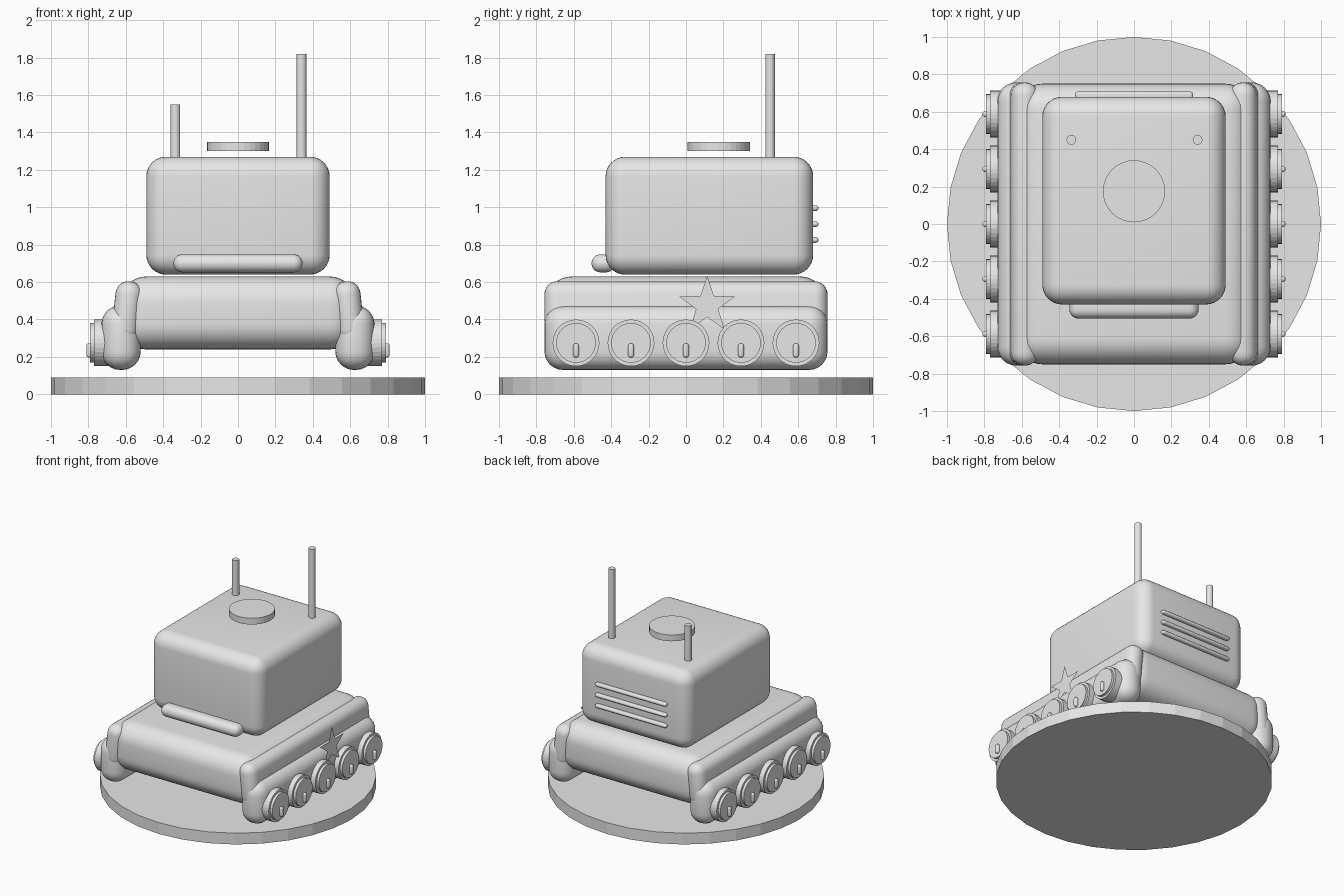
import bpy, bmesh, math
from mathutils import Matrix, Vector

cube = bpy.data.objects.get("Cube")
if cube:
    bpy.data.objects.remove(cube, do_unlink=True)

grey = bpy.data.materials.new("light_grey")
grey.use_nodes = True
grey.diffuse_color = (0.8, 0.8, 0.8, 1)
grey.node_tree.nodes["Principled BSDF"].inputs["Base Color"].default_value = (0.8, 0.8, 0.8, 1)


def finish(name, bm, smooth=False):
    mesh = bpy.data.meshes.new(name)
    bm.to_mesh(mesh)
    bm.free()
    mesh.materials.append(grey)
    obj = bpy.data.objects.new(name, mesh)
    bpy.context.collection.objects.link(obj)
    if smooth:
        bpy.ops.object.select_all(action="DESELECT")
        obj.select_set(True)
        bpy.context.view_layer.objects.active = obj
        bpy.ops.object.shade_smooth_by_angle(angle=math.radians(35))
    return obj


def rounded_box(name, lo, hi, radius, segments=6, tilt=0):
    lo, hi = Vector(lo), Vector(hi)
    bm = bmesh.new()
    bmesh.ops.create_cube(bm, size=1)
    bmesh.ops.scale(bm, vec=hi - lo, verts=bm.verts)
    bmesh.ops.bevel(bm, geom=list(bm.edges), offset=radius, segments=segments,
                    profile=0.5, affect="EDGES", clamp_overlap=True)
    place = Matrix.Translation((lo + hi) / 2) @ Matrix.Rotation(math.radians(tilt), 4, "Y")
    bmesh.ops.transform(bm, matrix=place, verts=bm.verts)
    return finish(name, bm, True)


def cylinder(name, centre, radius, depth, sides=32, axis="Z"):
    bm = bmesh.new()
    bmesh.ops.create_cone(bm, cap_ends=True, segments=sides, radius1=radius,
                          radius2=radius, depth=depth)
    turn = Matrix.Rotation(math.pi / 2, 4, "Y") if axis == "X" else Matrix()
    bmesh.ops.transform(bm, matrix=Matrix.Translation(centre) @ turn, verts=bm.verts)
    return finish(name, bm)


# Display base
cylinder("base_disc", (0, 0, 0.045), 1, 0.09)

# Hull and cabin
rounded_box("hull", (-0.63, -0.75, 0.24), (0.63, 0.75, 0.63), 0.14, 8)
rounded_box("cabin", (-0.49, -0.43, 0.64), (0.49, 0.68, 1.27), 0.105, 8)
rounded_box("front_visor", (-0.345, -0.505, 0.652), (0.345, -0.38, 0.748), 0.047)

# Rear vents
for i in range(3):
    z = 0.825 + i * 0.085
    rounded_box(f"rear_vent_{i + 1}", (-0.315, 0.66, z - 0.015), (0.315, 0.708, z + 0.015), 0.0145, 4)

# Roof hatch and antennas
cylinder("roof_hatch", (0, 0.175, 1.325), 0.166, 0.05)
for name, x, top in (("left_antenna", 0.34, 1.82), ("right_antenna", -0.335, 1.55)):
    cylinder(name, (x, 0.45, (1.22 + top) / 2), 0.026, top - 1.22, 16)

# Running gear on both sides
for side, s in (("left", 1), ("right", -1)):
    def span(a, b):
        return min(a * s, b * s), max(a * s, b * s)

    x0, x1 = span(0.52, 0.73)
    rounded_box(f"{side}_track", (x0, -0.757, 0.13), (x1, 0.757, 0.475), 0.1)
    x0, x1 = span(0.52, 0.665)
    rounded_box(f"{side}_fender", (x0, -0.757, 0.28), (x1, 0.757, 0.605), 0.07, tilt=-6 * s)
    for i in range(5):
        y = (i - 2) * 0.294
        cylinder(f"{side}_wheel_{i + 1}", (0.71 * s, y, 0.275), 0.125, 0.12, axis="X")
        cylinder(f"{side}_hub_{i + 1}", (0.74 * s, y, 0.275), 0.106, 0.1, axis="X")
        x0, x1 = span(0.76, 0.81)
        rounded_box(f"{side}_nub_{i + 1}", (x0, y - 0.015, 0.197), (x1, y + 0.015, 0.272), 0.012, 3)

# Flat star on the left side
bm = bmesh.new()
points = []
for i in range(10):
    r = 0.158 if i % 2 == 0 else 0.062
    a = math.pi / 2 + i * math.pi / 5
    points.append(bm.verts.new((0.75, 0.113 + r * math.cos(a), 0.475 + r * math.sin(a))))
bm.faces.new(points)
finish("side_star", bm)
